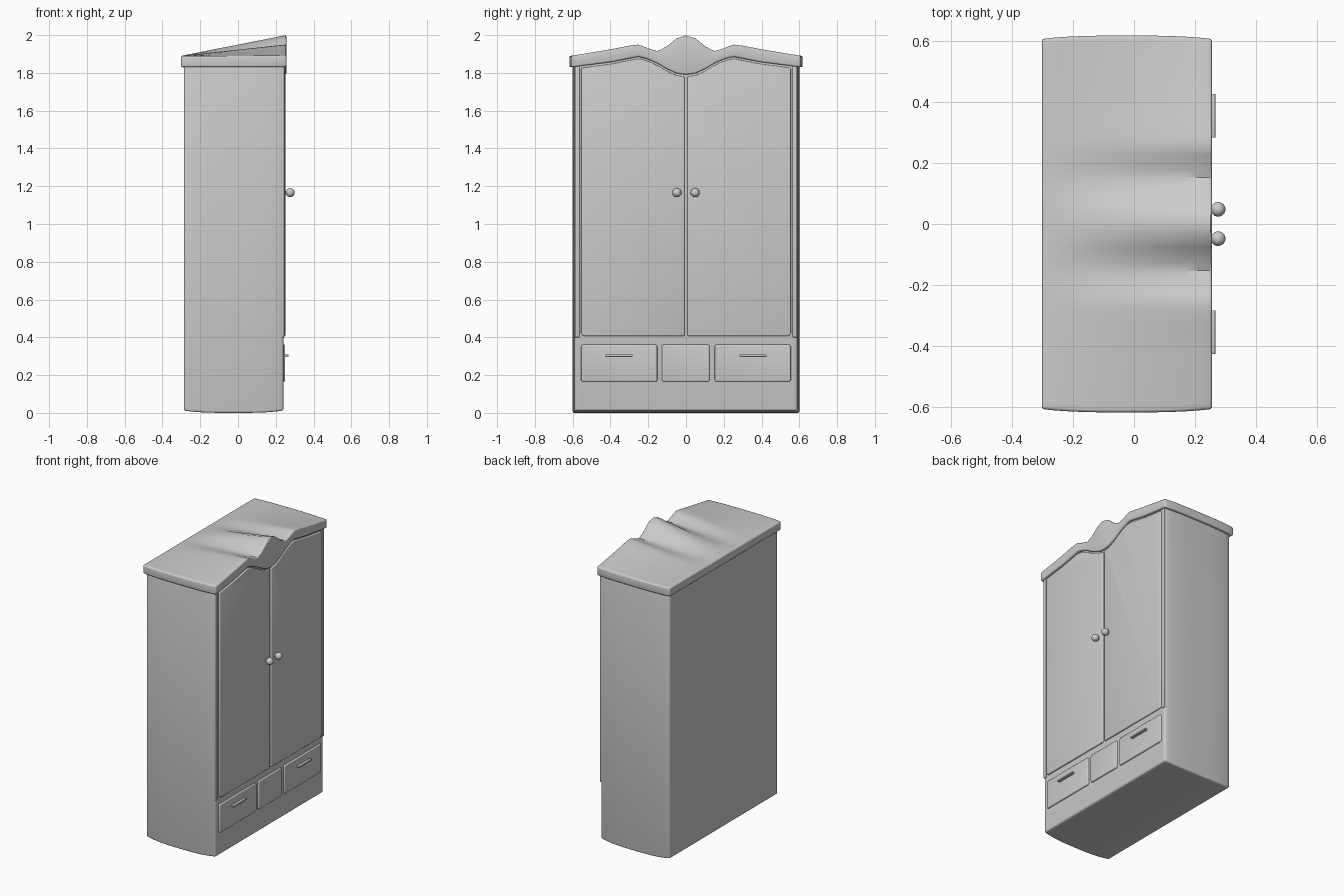
import bpy, bmesh, math
from mathutils import Matrix

if "Cube" in bpy.data.objects:
    bpy.data.objects.remove(bpy.data.objects["Cube"])

wood = bpy.data.materials.new("grey_paint")
wood.diffuse_color = (0.6, 0.6, 0.6, 1)
wood.use_nodes = True
wood.node_tree.nodes["Principled BSDF"].inputs["Base Color"].default_value = wood.diffuse_color

STEPS = (0, .05, .1, .15, .2, .25, .3, .4, .61)
TOP = (2.0, 1.984, 1.942, 1.915, 1.93, 1.951, 1.945, 1.925, 1.89)
LOW = (1.79, 1.797, 1.82, 1.85, 1.873, 1.887, 1.877, 1.857, 1.83)


def curve(values, y):
    """Height of the mirrored crest line at y."""
    y = min(abs(y), .61)
    for a, b, p, q in zip(STEPS, STEPS[1:], values, values[1:]):
        if y <= b:
            return p + (q - p) * (y - a) / (b - a)


def finish(name, bm, bevel=0, segments=3):
    bmesh.ops.recalc_face_normals(bm, faces=bm.faces)
    me = bpy.data.meshes.new(name)
    bm.to_mesh(me)
    bm.free()
    me.materials.append(wood)
    ob = bpy.data.objects.new(name, me)
    bpy.context.collection.objects.link(ob)
    bpy.ops.object.select_all(action='DESELECT')
    ob.select_set(True)
    bpy.context.view_layer.objects.active = ob
    if bevel:
        m = ob.modifiers.new("bevel", 'BEVEL')
        m.width, m.segments, m.angle_limit = bevel, segments, math.radians(50)
        bpy.ops.object.modifier_apply(modifier=m.name)
    bpy.ops.object.shade_smooth_by_angle(angle=math.radians(35))
    return ob


def slab(name, x0, x1, half, bow, top, low, bevel):
    """Block with bowed ends; top and low give z from (depth 0..1, y)."""
    bm = bmesh.new()
    nx, ny = 12, 48
    grids = []
    for height in (top, low):
        grid = []
        for i in range(nx + 1):
            t = i / nx
            h = half - bow * abs(2 * t - 1) ** 3
            ys = [h * (2 * j / ny - 1) for j in range(ny + 1)]
            grid.append([bm.verts.new((x0 + (x1 - x0) * t, y, height(t, y))) for y in ys])
        grids.append(grid)
        for i in range(nx):
            for j in range(ny):
                bm.faces.new((grid[i][j], grid[i + 1][j], grid[i + 1][j + 1], grid[i][j + 1]))
    rim = ([(0, j) for j in range(ny)] + [(i, ny) for i in range(nx)]
           + [(nx, j) for j in range(ny, 0, -1)] + [(i, 0) for i in range(nx, 0, -1)])
    a, b = grids
    for (i, j), (k, l) in zip(rim, rim[1:] + rim[:1]):
        bm.faces.new((a[i][j], a[k][l], b[k][l], b[i][j]))
    return finish(name, bm, bevel)


def panel(name, outline, x0, x1, bevel):
    """Flat front panel extruded from a (y, z) outline."""
    bm = bmesh.new()
    f = bm.faces.new([bm.verts.new((x0, y, z)) for y, z in outline])
    r = bmesh.ops.extrude_face_region(bm, geom=[f])
    for v in r['geom']:
        if isinstance(v, bmesh.types.BMVert):
            v.co.x = x1
    return finish(name, bm, bevel)


def rounded(y0, y1, z0, z1, r):
    pts = []
    for n, (y, z) in enumerate(((y1 - r, z1 - r), (y0 + r, z1 - r), (y0 + r, z0 + r), (y1 - r, z0 + r))):
        for k in range(4):
            a = math.pi / 2 * (n + k / 3)
            pts.append((y + r * math.cos(a), z + r * math.sin(a)))
    return pts


def lerp(back, values):
    return lambda t, y: back + (curve(values, y) - back) * t


# cabinet body and sloping crest
under = lerp(1.83, LOW)
slab("cabinet_body", -.287, .24, .6, .012, lambda t, y: under(t, y) + .02,
     lambda t, y: .012 * abs(2 * t - 1) ** 3, .01)
slab("crown", -.302, .256, .618, .011, lerp(1.89, TOP), under, .009)

for s, side in ((-1, "left"), (1, "right")):
    # door with a curved top edge
    ys = [.008 + (.555 - .008) * k / 24 for k in range(25)]
    outline = [(.555, .425), (.55, .412), (.54, .407), (.008, .407)]
    outline += [(y, curve(LOW, y) - .011) for y in ys]
    panel(side + "_door", [(s * y, z) for y, z in outline], .22, .251, .006)
    # raised strip between door and cabinet edge
    strip = [(.564, .4), (.588, .4), (.588, 1.835), (.564, 1.835)]
    panel(side + "_frame_strip", [(s * y, z) for y, z in strip], .22, .245, .003)
    # round door knob on a short stem
    bm = bmesh.new()
    bmesh.ops.create_uvsphere(bm, u_segments=24, v_segments=12, radius=.024,
                              matrix=Matrix.Translation((.276, s * .048, 1.166)))
    bmesh.ops.create_cone(bm, cap_ends=True, segments=12, radius1=.01, radius2=.01, depth=.03,
                          matrix=Matrix.Translation((.255, s * .048, 1.166)) @ Matrix.Rotation(math.pi / 2, 4, 'Y'))
    finish(side + "_knob", bm)
    # outer drawer and its bar handle
    y0, y1 = sorted((s * .152, s * .555))
    panel(side + "_drawer", rounded(y0, y1, .165, .362, .012), .22, .25, .007)
    y0, y1 = sorted((s * .283, s * .427))
    panel(side + "_handle", rounded(y0, y1, .299, .31, .004), .24, .267, .002)

panel("middle_drawer", rounded(-.128, .125, .165, .362, .012), .22, .25, .007)
